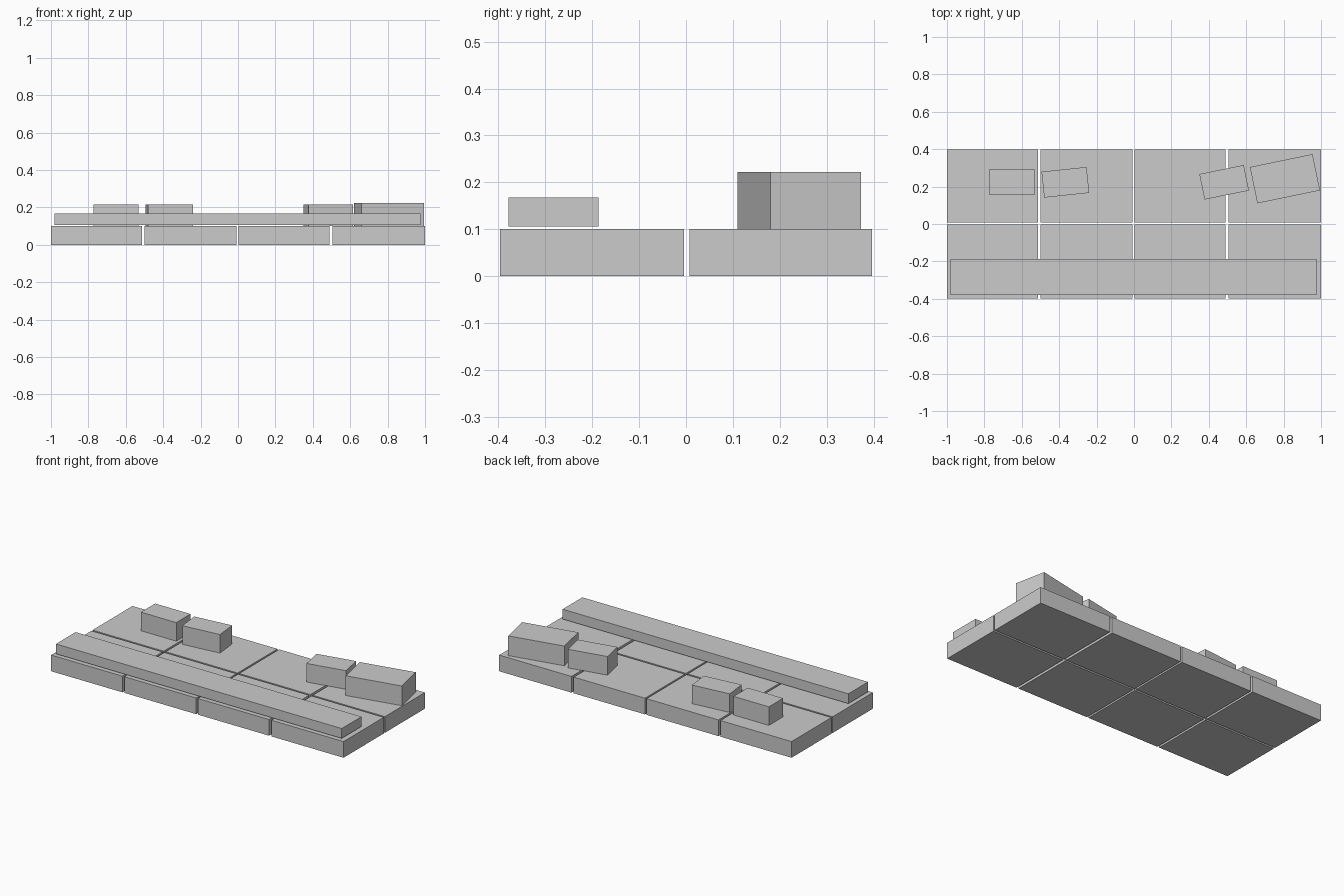
import bpy
import math

if "Cube" in bpy.data.objects:
    bpy.data.objects.remove(bpy.data.objects["Cube"])

stone = bpy.data.materials.new("plain grey")
stone.diffuse_color = (0.6, 0.6, 0.6, 1)
stone.use_nodes = True
stone.node_tree.nodes["Principled BSDF"].inputs["Base Color"].default_value = stone.diffuse_color


def box(name, x, y, z, angle=0.0):
    """Box from (min, max) ranges, turned about its own vertical axis."""
    bpy.ops.mesh.primitive_cube_add(
        size=1,
        location=(sum(x) / 2, sum(y) / 2, sum(z) / 2),
        rotation=(0, 0, math.radians(angle)))
    ob = bpy.context.object
    ob.name = name
    ob.scale = (x[1] - x[0], y[1] - y[0], z[1] - z[0])
    bpy.ops.object.transform_apply(location=False, rotation=False, scale=True)
    ob.data.materials.append(stone)
    return ob


def block(name, cx, cy, length, width, top, angle):
    """Loose block resting on the paving."""
    box(name, (cx - length / 2, cx + length / 2),
        (cy - width / 2, cy + width / 2), (0.1, top), angle)


# Paving slabs: two rows of four with narrow gaps
columns = [(-1.0, -0.513), (-0.5, -0.008), (0.003, 0.49), (0.506, 1.0)]
rows = [("front", (-0.397, -0.004)), ("back", (0.007, 0.397))]
for row, y in rows:
    for i, x in enumerate(columns):
        box(f"{row}_slab_{i + 1}", x, y, (0, 0.1))

# Long plank floating just above the front row
box("long_plank", (-0.98, 0.975), (-0.379, -0.187), (0.106, 0.167))

# Loose blocks on the back row
block("block_left", -0.652, 0.225, 0.242, 0.139, 0.215, 0)
block("block_mid_left", -0.367, 0.223, 0.242, 0.139, 0.215, 6)
block("block_mid_right", 0.482, 0.223, 0.242, 0.139, 0.215, 11.5)
block("block_right", 0.807, 0.242, 0.342, 0.198, 0.222, 11.7)
